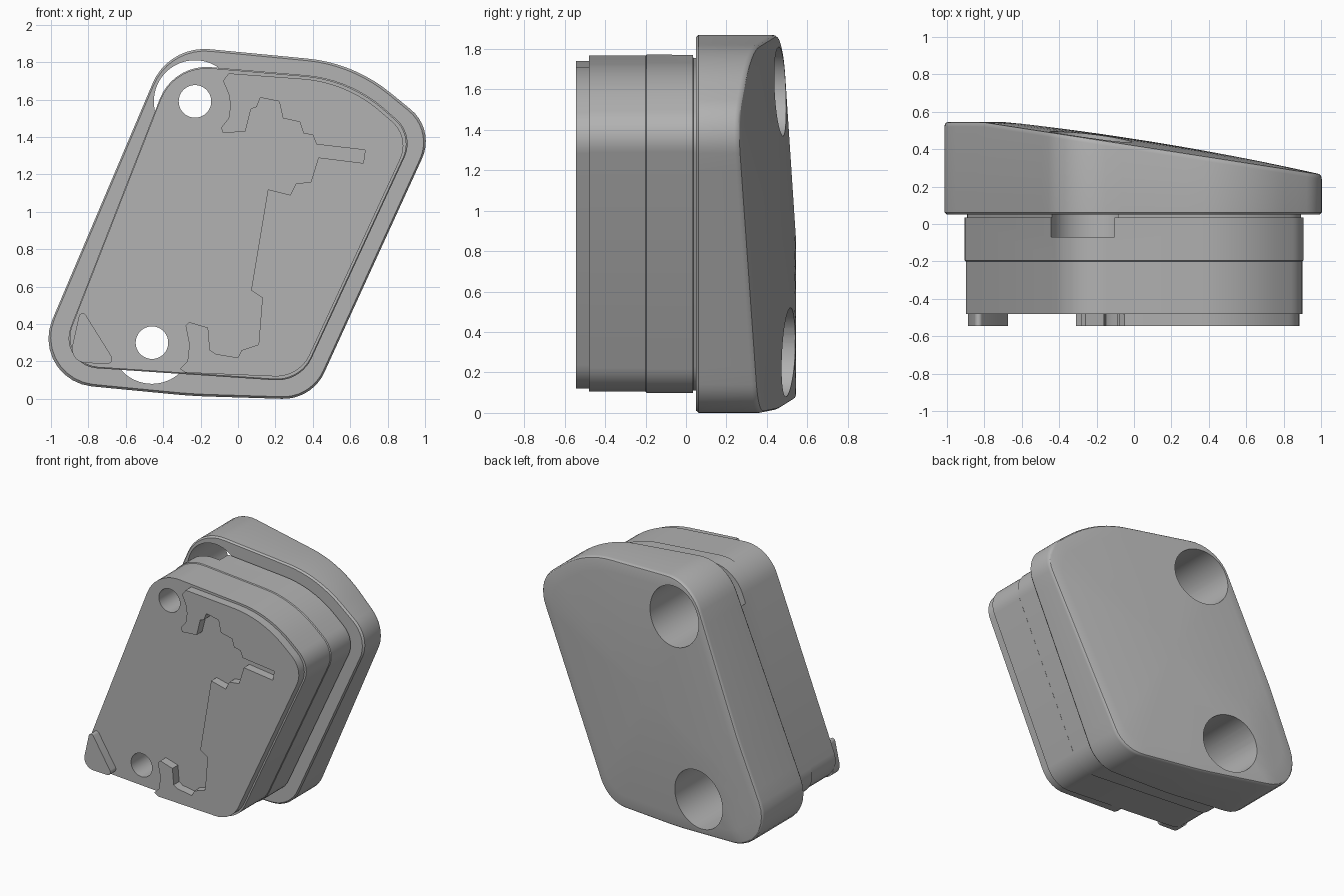
import bpy, bmesh, math
from mathutils import Vector

if "Cube" in bpy.data.objects:
    bpy.data.objects.remove(bpy.data.objects["Cube"])

grey = bpy.data.materials.new("plain grey")
grey.use_nodes = True
color = (0.45, 0.45, 0.45, 1)
grey.diffuse_color = color
grey.node_tree.nodes["Principled BSDF"].inputs["Base Color"].default_value = color

STEPS = 10
MIDDLE = Vector((0, 0.93))


def rounded(corners):
    """Round each (x, z, tangent length) corner with an arc."""
    points = []
    for i, (x, z, reach) in enumerate(corners):
        corner = Vector((x, z))
        before = (Vector(corners[i - 1][:2]) - corner).normalized()
        after = (Vector(corners[(i + 1) % len(corners)][:2]) - corner).normalized()
        half = before.angle(after) / 2
        centre = corner + (before + after).normalized() * reach / math.cos(half)
        start = corner + before * reach - centre
        end = corner + after * reach - centre
        sweep = math.pi - 2 * half
        for k in range(STEPS):
            t = k / (STEPS - 1)
            arm = (start * math.sin((1 - t) * sweep) + end * math.sin(t * sweep)) / math.sin(sweep)
            points.append(centre + arm)
    return points


def densify(points, gap):
    """Split long straight runs into shorter ones."""
    result = []
    for i, a in enumerate(points):
        b = points[(i + 1) % len(points)]
        count = max(1, math.ceil((b - a).length / gap))
        result += [a.lerp(b, k / count) for k in range(count)]
    return result


def scaled(points, s):
    return [MIDDLE + (p - MIDDLE) * s for p in points]


def loft(name, rings):
    """Skin a stack of rings of (x, y, z) points and cap both ends."""
    bm = bmesh.new()
    loops = [[bm.verts.new(p) for p in ring] for ring in rings]
    n = len(loops[0])
    for a, b in zip(loops, loops[1:]):
        for i in range(n):
            j = (i + 1) % n
            bm.faces.new((a[i], a[j], b[j], b[i]))
    bm.faces.new(loops[0])
    bm.faces.new(loops[-1])
    bmesh.ops.recalc_face_normals(bm, faces=bm.faces)
    mesh = bpy.data.meshes.new(name)
    bm.to_mesh(mesh)
    bm.free()
    mesh.materials.append(grey)
    obj = bpy.data.objects.new(name, mesh)
    bpy.context.collection.objects.link(obj)
    return obj


def flat_ring(points, y):
    return [(p.x, y, p.y) for p in points]


def select(obj):
    bpy.ops.object.select_all(action="DESELECT")
    obj.select_set(True)
    bpy.context.view_layer.objects.active = obj


def drill(obj, x, z, radius, y0, y1):
    """Cut a round hole along y."""
    circle = [Vector((x + radius * math.cos(a), z + radius * math.sin(a)))
              for a in (math.tau * k / 64 for k in range(64))]
    cutter = loft("hole_cutter", [flat_ring(circle, y0), flat_ring(circle, y1)])
    cutter.hide_render = True
    mod = obj.modifiers.new("hole", "BOOLEAN")
    mod.operation, mod.solver, mod.object = "DIFFERENCE", "EXACT", cutter
    select(obj)
    bpy.ops.object.modifier_apply(modifier=mod.name)
    bpy.data.objects.remove(cutter)


def back_depth(p, s):
    """Sloping back surface, flat at the far right and bulging in the middle."""
    return min(0.545, 0.42 - 0.155 * p.x + 0.035 * (1 - s * s))


# Back plate: rounded skewed outline with a sloping, softly domed back
plate_line = densify(rounded([
    (-0.37, 1.89, 0.22), (0.62, 1.795, 0.25), (1.055, 1.44, 0.17),
    (0.395, -0.005, 0.16), (-0.25, 0.015, 0.1), (-1.13, 0.1, 0.35)]), 0.1)
rings = [flat_ring(scaled(plate_line, 0.988), 0.05), flat_ring(plate_line, 0.062)]
for s, drop in ((1, 0.025), (0.997, 0.01), (0.99, 0.002), (0.98, 0)):
    rings.append([(p.x, back_depth(p, s) - drop, p.y) for p in scaled(plate_line, s)])
for k in range(9, 0, -1):
    rings.append([(p.x, back_depth(p, k / 10), p.y) for p in scaled(plate_line, k / 10)])
plate = loft("back_plate", rings)

# Front body: two slightly stepped layers with a thin groove at the plate
body_line = rounded([
    (-0.345, 1.79, 0.2), (0.6, 1.71, 0.24), (0.945, 1.41, 0.13),
    (0.335, 0.09, 0.14), (-0.975, 0.178, 0.22)])
body = loft("front_body", [flat_ring(scaled(body_line, s), y) for s, y in (
    (0.993, -0.48), (0.993, -0.2), (1, -0.195), (1, 0.035), (0.985, 0.036), (0.985, 0.05))])

# Screw holes with wide counterbores from the back
for x, z in ((-0.23, 1.59), (-0.46, 0.3)):
    drill(plate, x, z, 0.22, -0.07, 0.8)
    drill(body, x, z, 0.22, -0.07, 0.8)
    drill(body, x, z, 0.087, -0.7, 0)

# Raised pad: follows the body outline, with a stepped inner edge (hundredths)
inner_edge = [
    (-28, 14), (-31, 16), (-27, 20), (-26, 29), (-28, 39), (-26, 41), (-16, 38),
    (-15, 26), (-12, 24), (0, 22), (2, 26), (11, 29), (13, 54), (7, 58), (16, 112),
    (28, 109), (31, 115), (39, 116), (43, 129), (67, 126), (68, 133), (42, 136),
    (40, 141), (35, 142), (33, 148), (24, 150), (22, 159), (12, 161), (10, 156),
    (7, 155), (4, 143), (-8, 142), (-9, 145), (-5, 150), (-4, 157), (-5, 163),
    (-8, 170), (-5, 174)]
pad_line = scaled(body_line, 0.975)[STEPS:4 * STEPS]
pad_line += [Vector(p) / 100 for p in inner_edge]
pad = loft("raised_pad", [flat_ring(pad_line, -0.545), flat_ring(pad_line, -0.47)])

# Small triangular foot in the lower corner
foot_line = rounded([(-0.84, 0.49, 0.05), (-0.905, 0.195, 0.09), (-0.65, 0.185, 0.05)])
foot = loft("corner_foot", [flat_ring(foot_line, -0.545), flat_ring(foot_line, -0.47)])

for obj in (plate, body, pad, foot):
    select(obj)
    bpy.ops.object.shade_smooth_by_angle(angle=math.radians(30))
